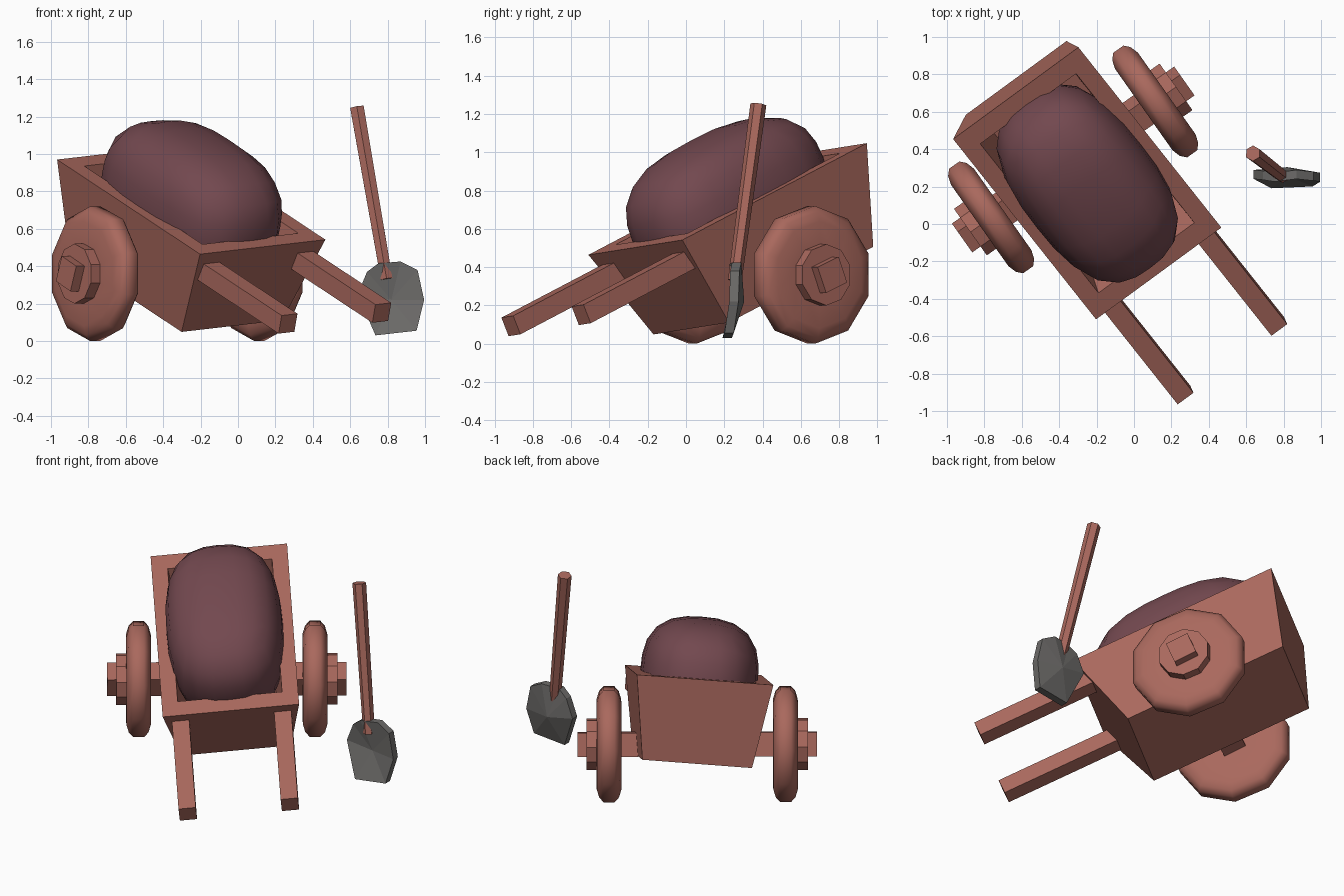
import bpy, bmesh, math
from mathutils import Matrix, Vector

if "Cube" in bpy.data.objects:
    bpy.data.objects.remove(bpy.data.objects["Cube"])


def material(name, rgb):
    m = bpy.data.materials.new(name)
    m.diffuse_color = (*rgb, 1)
    m.use_nodes = True
    m.node_tree.nodes["Principled BSDF"].inputs["Base Color"].default_value = m.diffuse_color
    return m


WOOD = material("reddish wood", (0.40, 0.14, 0.11))
EARTH = material("dark earth", (0.17, 0.065, 0.078))
METAL = material("grey metal", (0.15, 0.145, 0.14))


def frame(x, y, z, origin):
    m = Matrix((x, y, z)).transposed().to_4x4()
    m.translation = Vector(origin)
    return m


def finish(name, bm, mat, matrix=Matrix(), smooth=None):
    bmesh.ops.recalc_face_normals(bm, faces=bm.faces)
    me = bpy.data.meshes.new(name)
    bm.to_mesh(me)
    bm.free()
    me.materials.append(mat)
    ob = bpy.data.objects.new(name, me)
    bpy.context.collection.objects.link(ob)
    ob.matrix_world = matrix
    if smooth:
        bpy.ops.object.select_all(action='DESELECT')
        ob.select_set(True)
        bpy.context.view_layer.objects.active = ob
        bpy.ops.object.shade_smooth_by_angle(angle=math.radians(smooth))
    return ob


def box(name, size, centre, mat, matrix):
    bm = bmesh.new()
    bmesh.ops.create_cube(bm, size=1)
    for v in bm.verts:
        v.co = Vector(a * b for a, b in zip(v.co, size)) + Vector(centre)
    return finish(name, bm, mat, matrix)


def lathe(name, profile, sides, mat, matrix, smooth=None):
    # closed (x, radius) profile turned about local x, one corner pointing up
    bm = bmesh.new()
    rings = []
    for x, r in profile:
        rings.append([bm.verts.new((x, r * math.sin(2 * math.pi * i / sides),
                                    r * math.cos(2 * math.pi * i / sides)))
                      for i in range(sides)])
    for a, b in zip(rings, rings[1:]):
        for i in range(sides):
            j = (i + 1) % sides
            bm.faces.new((a[i], a[j], b[j], b[i]))
    bm.faces.new(rings[0])
    bm.faces.new(rings[-1])
    return finish(name, bm, mat, matrix, smooth)


# Tipped frame of the cart (right, back, up) with its origin in the rim centre
right = Vector((0.803, 0.588, 0.093)).normalized()
back = Vector((-0.579, 0.722, 0.38))
back = (back - right * back.dot(right)).normalized()
CART = frame(right, back, right.cross(back), (-0.25, 0.2175, 0.756))

# Tapered open tub
bm = bmesh.new()
loops = []
for hx, hy, z in ((0.335, 0.52, -0.52), (0.417, 0.665, 0),
                  (0.319, 0.55, 0), (0.27, 0.45, -0.45)):
    loops.append([bm.verts.new((sx * hx, sy * hy, z))
                  for sx, sy in ((-1, -1), (1, -1), (1, 1), (-1, 1))])
for a, b in zip(loops, loops[1:]):
    for i in range(4):
        j = (i + 1) % 4
        bm.faces.new((a[i], a[j], b[j], b[i]))
bm.faces.new(loops[0])
bm.faces.new(loops[-1])
finish("cart_tub", bm, WOOD, CART)

# Pull handles
for side, label in ((-1, "left"), (1, "right")):
    box(label + "_pull_handle", (0.105, 0.83, 0.105),
        (side * 0.312, -0.955, -0.123), WOOD, CART)

# Rounded load: cube grid pushed onto a boxy ellipsoid
bm = bmesh.new()
bmesh.ops.create_cube(bm, size=2)
bmesh.ops.subdivide_edges(bm, edges=bm.edges[:], cuts=5, use_grid_fill=True)
P = 2.7
for v in bm.verts:
    d = Vector(math.tan(c * math.pi / 4) for c in v.co)
    d /= sum(abs(c) ** P for c in d) ** (1 / P)
    v.co = (d.x * 0.355, d.y * 0.575, d.z * 0.352)
finish("earth_load", bm, EARTH, CART, 60)

# Level axle, wheels and hubs
axis = Vector((0.817, 0.577, 0)).normalized()
up = Vector((0, 0, 1))
AXLE = frame(axis, up.cross(axis), up, (-0.325, 0.345, 0.36))
box("axle", (1.455, 0.145, 0.145), (0, 0, 0), WOOD,
    AXLE @ Matrix.Rotation(math.radians(22), 4, 'X'))
WHEEL = [(-0.075, 0.15), (-0.075, 0.28), (-0.06, 0.33), (-0.033, 0.36),
         (0.033, 0.36), (0.06, 0.33), (0.075, 0.28), (0.075, 0.15)]
for side, label in ((-1, "left"), (1, "right")):
    lathe(label + "_wheel", WHEEL, 10, WOOD,
          AXLE @ Matrix.Translation((side * 0.537, 0, 0)), 50)
    lathe(label + "_hub", [(-0.06, 0.16), (0.06, 0.16)], 10, WOOD,
          AXLE @ Matrix.Translation((side * 0.613, 0, 0)))

# Shovel shaft
low, high = Vector((0.795, 0.255, 0.33)), Vector((0.636, 0.378, 1.25))
along = (high - low).normalized()
across = along.cross(Vector((0, 1, 0))).normalized()
lathe("shovel_shaft", [(0, 0.036), ((high - low).length, 0.042)], 6, WOOD,
      frame(along, across, along.cross(across), low))

# Dished shovel blade: outline fanned around a deeper centre, then thickened
outline = [(0.75, 0.25, 0.415), (0.87, 0.265, 0.425), (0.96, 0.255, 0.38),
           (0.995, 0.25, 0.22), (0.955, 0.225, 0.055), (0.735, 0.215, 0.03),
           (0.64, 0.265, 0.25), (0.69, 0.26, 0.37)]
bm = bmesh.new()
layers = []
for dy in (-0.024, 0.024):
    ring = [bm.verts.new((x, y + dy, z)) for x, y, z in outline]
    mid = bm.verts.new((0.82, 0.28 + dy, 0.22))
    for i in range(8):
        bm.faces.new((ring[i], ring[(i + 1) % 8], mid))
    layers.append(ring)
for i in range(8):
    j = (i + 1) % 8
    bm.faces.new((layers[0][i], layers[0][j], layers[1][j], layers[1][i]))
finish("shovel_blade", bm, METAL)
